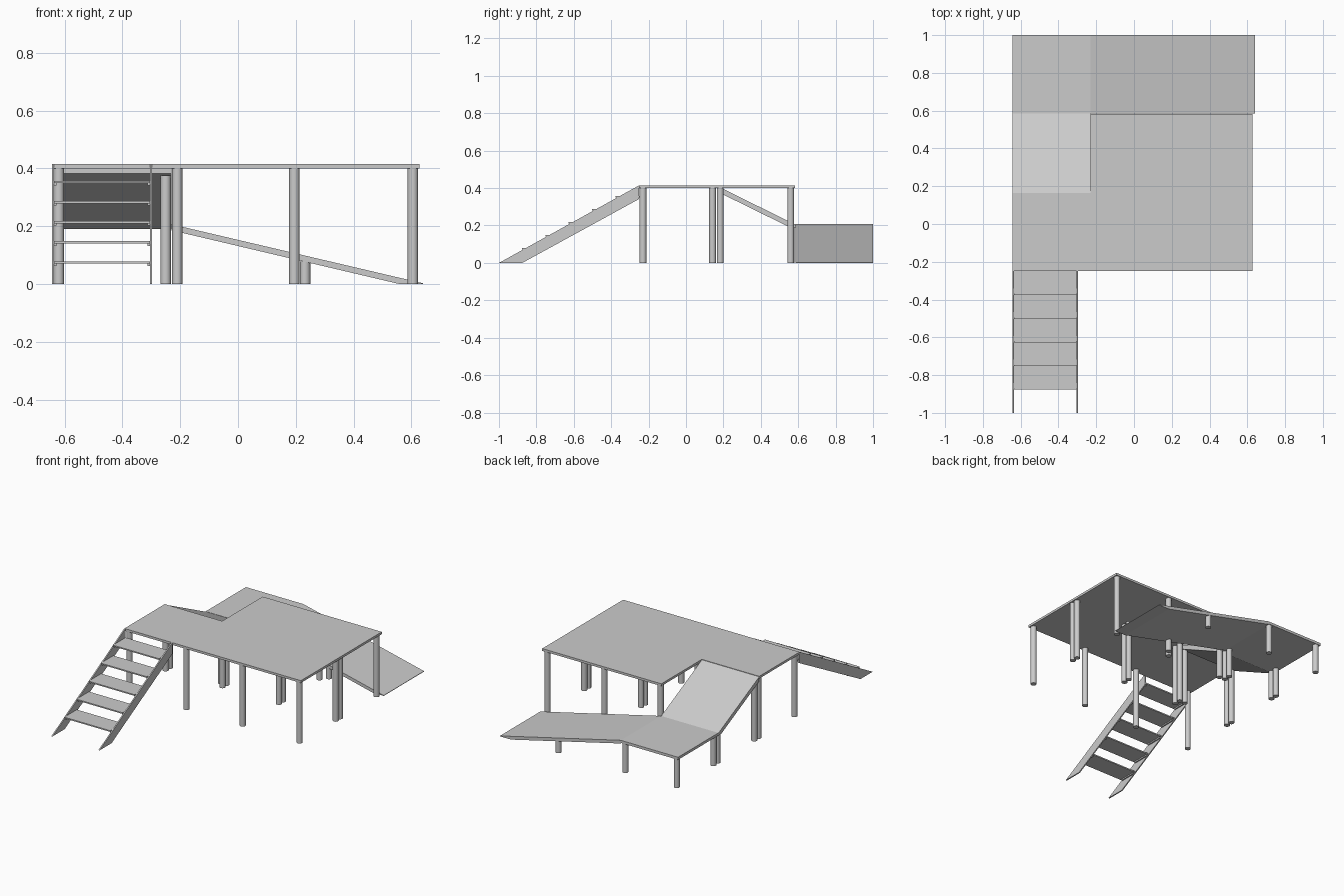
import bpy, bmesh, math

if "Cube" in bpy.data.objects:
    bpy.data.objects.remove(bpy.data.objects["Cube"])


def prism(name, profile, axis, lo, hi):
    """Extrude a 2D profile along x (profile = y,z) or y (profile = x,z)."""
    bm = bmesh.new()
    place = (lambda p, d: (d, p[0], p[1])) if axis == 'x' else (lambda p, d: (p[0], d, p[1]))
    a = [bm.verts.new(place(p, lo)) for p in profile]
    b = [bm.verts.new(place(p, hi)) for p in profile]
    bm.faces.new(a)
    bm.faces.new(b[::-1])
    n = len(profile)
    for i in range(n):
        bm.faces.new((a[i], b[i], b[(i + 1) % n], a[(i + 1) % n]))
    bmesh.ops.recalc_face_normals(bm, faces=bm.faces)
    mesh = bpy.data.meshes.new(name)
    bm.to_mesh(mesh)
    bm.free()
    ob = bpy.data.objects.new(name, mesh)
    bpy.context.collection.objects.link(ob)
    return ob


def box(name, x0, x1, y0, y1, z0, z1):
    return prism(name, [(y0, z0), (y1, z0), (y1, z1), (y0, z1)], 'x', x0, x1)


def post(name, x, y, h):
    bpy.ops.mesh.primitive_cylinder_add(vertices=20, radius=0.018, depth=h, location=(x, y, h / 2))
    bpy.context.object.name = name
    bpy.ops.object.shade_smooth_by_angle(angle=math.radians(40))


LEFT, SPLIT, RIGHT = -0.643, -0.23, 0.628

# upper deck: full-width front part and shorter back part
box("front_deck", LEFT, RIGHT, -0.25, 0.165, 0.40, 0.415)
box("back_deck", SPLIT, RIGHT, 0.165, 0.582, 0.40, 0.415)
for x in (-0.62, -0.21, 0.195, 0.605):
    for y in (-0.23, 0.142):
        post("front_deck_post", x, y, 0.40)
for x in (-0.21, 0.195, 0.605):
    for y in (0.183, 0.56):
        post("back_deck_post", x, y, 0.40)

# upper ramp down to the landing
prism("upper_ramp", [(0.165, 0.412), (0.165, 0.382), (0.555, 0.19), (0.585, 0.19), (0.585, 0.205)],
      'x', LEFT, SPLIT)
# low landing
box("landing", LEFT, SPLIT, 0.585, 1.0, 0.19, 0.207)
# lower ramp down to the ground
prism("lower_ramp", [(SPLIT, 0.207), (SPLIT, 0.186), (0.56, 0), (0.64, 0), (0.64, 0.003)],
      'y', 0.585, 1.0)
for x in (-0.62, -0.25):
    post("upper_ramp_post", x, 0.183, 0.375)
    post("upper_ramp_post", x, 0.563, 0.19)
    for y in (0.604, 0.98):
        post("landing_post", x, y, 0.19)
for y in (0.604, 0.98):
    post("lower_ramp_post", 0.232, y, 0.078)

# stairs: two stringers, treads and small cleats under the treads
for x in (-0.644, -0.305):
    prism("stair_stringer", [(-1, 0), (-0.875, 0), (-0.25, 0.342), (-0.25, 0.415)],
          'x', x, x + 0.008)
for i in range(5):
    y, z = -0.877 + 0.125 * i, 0.079 + 0.0695 * i
    box("stair_tread", -0.636, -0.305, y, y + 0.128, z - 0.008, z)
    for x in (-0.636, -0.313):
        box("tread_cleat", x, x + 0.008, y + 0.008, y + 0.12, z - 0.016, z - 0.008)
